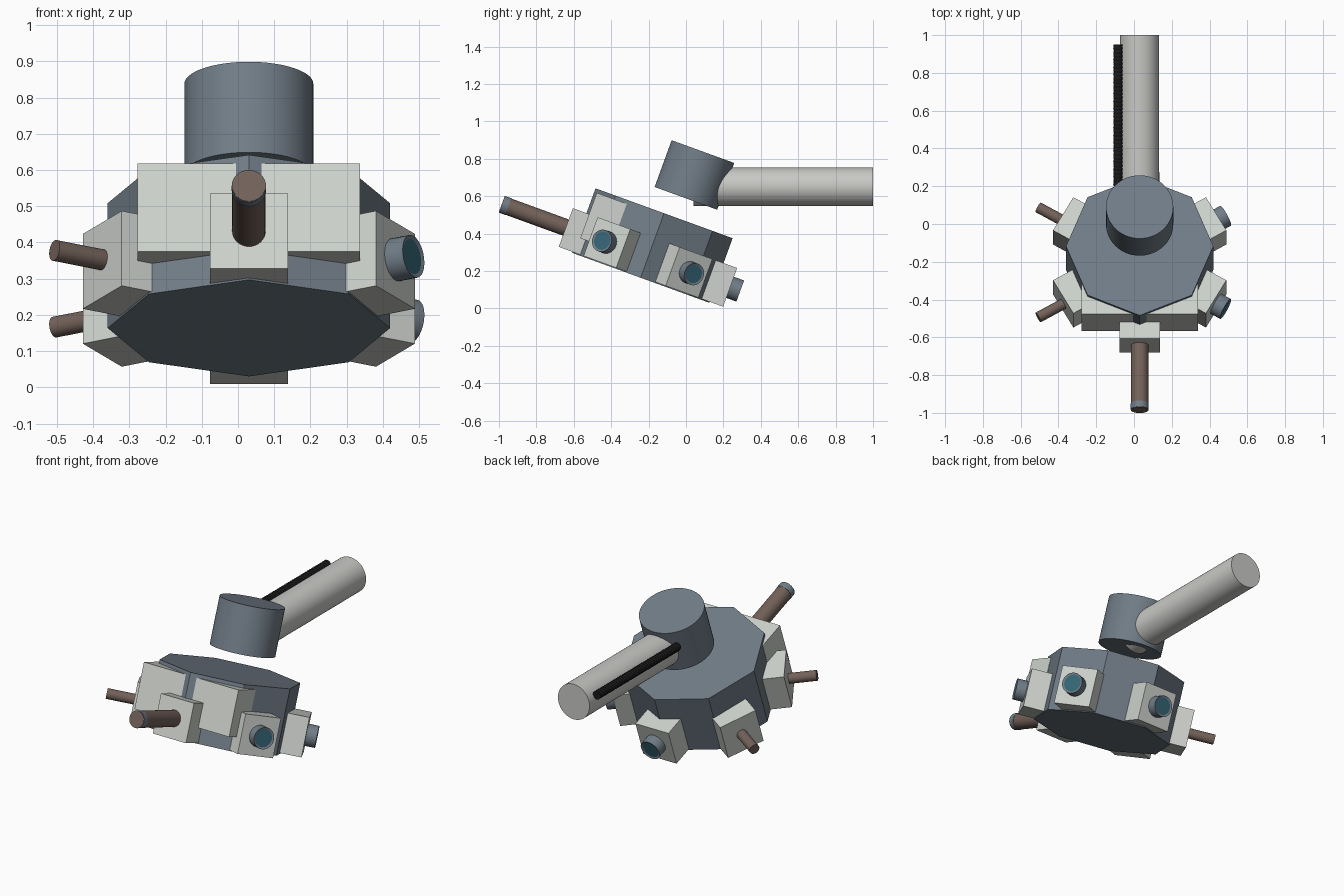
import bpy
import bmesh
from math import radians
from mathutils import Matrix

if "Cube" in bpy.data.objects:
    bpy.data.objects.remove(bpy.data.objects["Cube"], do_unlink=True)


def material(name, rgb):
    m = bpy.data.materials.new(name)
    m.use_nodes = True
    m.diffuse_color = (*rgb, 1)
    m.node_tree.nodes["Principled BSDF"].inputs["Base Color"].default_value = (*rgb, 1)
    return m


STEEL = material("blue grey", (0.165, 0.205, 0.245))
PALE = material("pale grey", (0.62, 0.65, 0.61))
WHITE = material("off white", (0.58, 0.58, 0.56))
BROWN = material("brown", (0.17, 0.12, 0.10))
GLASS = material("teal glass", (0.035, 0.13, 0.18))
BLACK = material("black", (0.01, 0.01, 0.01))

# Tilted frame of the drum, and frames pointing outward around it
TILT = Matrix.Rotation(radians(-20), 4, 'X')
FRAME = Matrix.Translation((0.03, -0.18, 0.336)) @ TILT
POD_Z = -0.068


def outward(angle, distance):
    """Frame whose z axis points away from the drum axis."""
    return (FRAME @ Matrix.Rotation(radians(angle), 4, 'Z')
            @ Matrix.Translation((0, -distance, POD_Z))
            @ Matrix.Rotation(radians(90), 4, 'X'))


def cylinder(name, mat, radius, length, matrix, sides=32):
    bpy.ops.mesh.primitive_cylinder_add(vertices=sides, radius=radius, depth=length)
    ob = bpy.context.object
    ob.name = name
    ob.data.materials.append(mat)
    bpy.ops.object.shade_smooth_by_angle(angle=radians(30))
    ob.matrix_world = matrix
    return ob


def box(name, mat, size, matrix):
    bpy.ops.mesh.primitive_cube_add(size=1)
    ob = bpy.context.object
    ob.name = name
    ob.data.materials.append(mat)
    ob.matrix_world = matrix @ Matrix.Diagonal((*size, 1))
    return ob


def barrel(name, angle, start, end, radius):
    return cylinder(name, BROWN, radius, end - start, outward(angle, (start + end) / 2))


def lens(name, angle):
    """Short housing whose outer end is inset and set back as glass."""
    start, end = 0.40, 0.525
    ob = cylinder(name, STEEL, 0.06, end - start, outward(angle, (start + end) / 2))
    ob.data.materials.append(GLASS)
    bm = bmesh.new()
    bm.from_mesh(ob.data)
    bm.faces.ensure_lookup_table()
    cap = max(bm.faces, key=lambda f: f.calc_center_median().z)
    bmesh.ops.inset_region(bm, faces=[cap], thickness=0.011, depth=-0.004)
    cap.material_index = 1
    bm.to_mesh(ob.data)
    bm.free()


# Main drum and raised cap
cylinder("drum", STEEL, 0.39, 0.367, FRAME, sides=8)
cylinder("cap", STEEL, 0.178, 0.266, Matrix.Translation((0.03, 0.045, 0.713)) @ TILT, sides=64)

# Wide front block
box("front_block", PALE, (0.615, 0.171, 0.258), FRAME @ Matrix.Translation((0, -0.29, 0.034)))

# Six pods around the drum
pods = {0: "front", 60: "left_front", 120: "left_rear",
        180: "rear", 240: "right_rear", 300: "right_front"}
for angle, side in pods.items():
    box(side + "_pod", PALE, (0.215, 0.22, 0.215), outward(angle, 0.36))

# Lenses, small barrels and the long front barrel
for angle in (60, 120, 180):
    lens(pods[angle] + "_lens", angle)
for angle in (240, 300):
    barrel(pods[angle] + "_barrel", angle, 0.40, 0.62, 0.029)
barrel("front_barrel", 0, 0.40, 0.832, 0.046)
cylinder("muzzle_ring", STEEL, 0.0475, 0.034, outward(0, 0.812))

# Rear tube
ALONG_Y = Matrix.Rotation(radians(-90), 4, 'X')
cylinder("rear_tube", WHITE, 0.103, 0.96, Matrix.Translation((0.03, 0.52, 0.65)) @ ALONG_Y, sides=48)

# Ribbed hose beside the tube
RIBS = 75
bm = bmesh.new()
rings = []
for i in range(RIBS + 1):
    ring = bmesh.ops.create_circle(
        bm, segments=16, radius=0.025 if i % 2 else 0.022, cap_ends=i in (0, RIBS),
        matrix=Matrix.Translation((0, 0, 0.75 * (i / RIBS - 0.5))))["verts"]
    rings.append(ring)
for a, b in zip(rings, rings[1:]):
    for j in range(16):
        k = (j + 1) % 16
        bm.faces.new((a[j], a[k], b[k], b[j]))
bmesh.ops.recalc_face_normals(bm, faces=bm.faces)
mesh = bpy.data.meshes.new("hose")
bm.to_mesh(mesh)
bm.free()
mesh.materials.append(BLACK)
hose = bpy.data.objects.new("hose", mesh)
bpy.context.collection.objects.link(hose)
hose.matrix_world = Matrix.Translation((-0.085, 0.575, 0.70)) @ ALONG_Y
